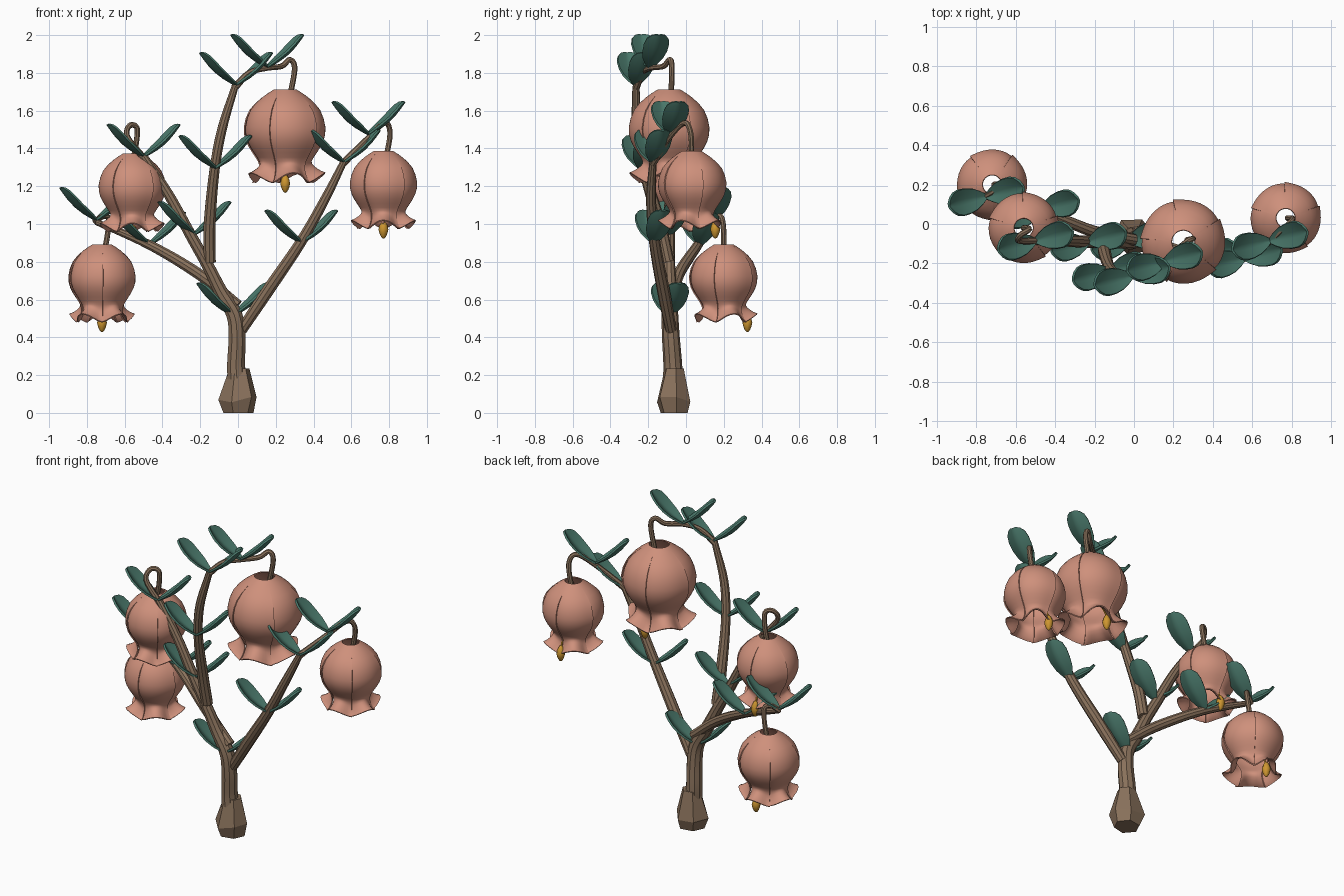
import bpy, bmesh, math, random
from mathutils import Vector

if "Cube" in bpy.data.objects:
    bpy.data.objects.remove(bpy.data.objects["Cube"])

random.seed(3)


def material(name, rgb):
    m = bpy.data.materials.new(name)
    m.diffuse_color = (*rgb, 1)
    m.use_nodes = True
    m.node_tree.nodes["Principled BSDF"].inputs["Base Color"].default_value = m.diffuse_color
    return m


WOOD = material("brown bark", (0.25, 0.165, 0.105))
PETAL = material("dusty pink", (0.62, 0.28, 0.20))
LEAF = material("dark teal green", (0.065, 0.18, 0.14))
GOLD = material("golden yellow", (0.62, 0.31, 0.03))


def finish(bm, name, mat, angle=35, thickness=0):
    bmesh.ops.recalc_face_normals(bm, faces=bm.faces)
    me = bpy.data.meshes.new(name)
    bm.to_mesh(me)
    bm.free()
    ob = bpy.data.objects.new(name, me)
    bpy.context.collection.objects.link(ob)
    me.materials.append(mat)
    bpy.ops.object.select_all(action='DESELECT')
    ob.select_set(True)
    bpy.context.view_layer.objects.active = ob
    if thickness:
        s = ob.modifiers.new("thickness", 'SOLIDIFY')
        s.thickness = thickness
        s.offset = 0
        bpy.ops.object.modifier_apply(modifier=s.name)
    bpy.ops.object.shade_smooth_by_angle(angle=math.radians(angle))
    return ob


def smooth_path(pts, n=5):
    """Catmull-Rom samples through points of any dimension."""
    pts = [Vector(p) for p in pts]
    q = [2 * pts[0] - pts[1]] + pts + [2 * pts[-1] - pts[-2]]
    out = []
    for i in range(1, len(q) - 2):
        a, b, c, d = q[i - 1:i + 3]
        for k in range(n):
            t = k / n
            out.append(0.5 * (2 * b + (c - a) * t + (2 * a - 5 * b + 4 * c - d) * t * t
                              + (3 * b - a - 3 * c + d) * t ** 3))
    return out + [pts[-1]]


def bridge(bm, rings, closed):
    for a, b in zip(rings, rings[1:]):
        n = len(a)
        for i in range(n if closed else n - 1):
            j = (i + 1) % n
            bm.faces.new((a[i], a[j], b[j], b[i]))


def tube(name, pts, mat=WOOD, sides=10):
    """Tapered round tube; each point is x, y, z, radius."""
    bm = bmesh.new()
    path = smooth_path([Vector(p) for p in pts])
    pos = [p.to_3d() if len(p) == 3 else Vector(p[:3]) for p in path]
    side = Vector((0, 1, 0))
    rings = []
    for i, p in enumerate(pos):
        tan = (pos[min(i + 1, len(pos) - 1)] - pos[max(i - 1, 0)]).normalized()
        side = (side - tan * side.dot(tan)).normalized()
        up = tan.cross(side)
        rings.append([bm.verts.new(p + path[i][3] * (side * math.cos(a) + up * math.sin(a)))
                      for a in (2 * math.pi * k / sides for k in range(sides))])
    bridge(bm, rings, True)
    bm.faces.new(rings[0])
    bm.faces.new(rings[-1])
    return finish(bm, name, mat)


def leaf(name, root, d):
    """Cupped oval blade with a folded midrib."""
    d, root = Vector(d), Vector(root)
    w = Vector((0, 0, 1)).cross(d).normalized()
    up = d.normalized().cross(w)
    bm = bmesh.new()
    rings = []
    for t, half in ((0, .012), (.12, .032), (.3, .054), (.5, .065), (.7, .067),
                    (.85, .058), (.95, .038), (1, .014)):
        c = root + d * t - up * 0.02 * math.sin(math.pi * t)
        rings.append([bm.verts.new(c + w * half * s + up * (0.024 * abs(s) ** 1.3 * half / .067))
                      for s in (-1, -.6, -.25, 0, .25, .6, 1)])
    bridge(bm, rings, False)
    finish(bm, name, LEAF, 40, 0.012)


# Wide faceted root foot
bm = bmesh.new()
rings = []
for z, r in ((0, .085), (.07, .108), (.235, .058)):
    rings.append([])
    for k in range(6):
        a = math.pi * k / 3 + 0.15
        rr = r * random.uniform(.87, 1.05)
        rings[-1].append(bm.verts.new((0.005 + rr * math.cos(a), -0.062 + rr * .92 * math.sin(a),
                                       z + (random.uniform(-.02, .02) if z == .07 else 0))))
bridge(bm, rings, True)
bm.faces.new(rings[0])
bm.faces.new(rings[-1])
finish(bm, "root_foot", WOOD, 20)

# Trunk and four branches, each ending in a thin hooked stalk
tube("trunk", [(0, -.07, .12, .055), (-.01, -.07, .25, .05), (-.005, -.08, .4, .047),
               (-.02, -.085, .52, .044), (-.09, -.085, .64, .038), (-.16, -.09, .78, .033),
               (-.25, -.09, .94, .031), (-.37, -.085, 1.16, .028), (-.5, -.085, 1.36, .021)])
tube("middle_branch", [(-.15, -.095, .80, .034), (-.15, -.14, 1.0, .033), (-.125, -.22, 1.28, .028),
                       (-.085, -.26, 1.5, .026), (-.015, -.265, 1.73, .019)])
tube("right_branch", [(.02, -.08, .44, .03), (.16, -.12, .65, .034), (.33, -.165, .90, .03),
                      (.46, -.185, 1.13, .026), (.56, -.175, 1.33, .019)])
tube("lower_left_branch", [(.0, -.08, .57, .03), (-.2, -.04, .73, .031), (-.46, .06, .885, .026),
                           (-.75, .14, 1.01, .016)])
tube("left_stalk", [(-.5, -.085, 1.35, .018), (-.585, -.085, 1.46, .015), (-.575, -.055, 1.52, .015),
                    (-.535, -.03, 1.51, .015), (-.54, -.02, 1.42, .015), (-.56, -.02, 1.32, .015)], sides=8)
tube("middle_stalk", [(-.02, -.265, 1.72, .02), (.06, -.23, 1.8, .016), (.15, -.19, 1.825, .015),
                      (.23, -.12, 1.835, .015), (.275, -.085, 1.87, .015), (.3, -.075, 1.82, .015),
                      (.27, -.08, 1.65, .015)], sides=8)
tube("right_stalk", [(.555, -.175, 1.32, .02), (.69, -.09, 1.455, .016), (.775, -.01, 1.535, .015),
                     (.805, .025, 1.48, .015), (.78, .03, 1.33, .015)], sides=8)
tube("lower_left_stalk", [(-.76, .14, 1.01, .017), (-.715, .165, 1.04, .015), (-.685, .19, 1.03, .015),
                          (-.69, .2, .95, .015), (-.71, .2, .84, .015)], sides=8)

# Opposite leaf pairs along the branches
for i, n in enumerate([(-.025, -.085, .515), (-.23, -.09, .945), (-.5, -.085, 1.355),
                       (-.12, -.24, 1.295), (-.01, -.265, 1.735), (.155, -.19, 1.83),
                       (.335, -.17, .9), (.56, -.175, 1.325), (.69, -.085, 1.475),
                       (-.47, .075, .89), (-.75, .14, 1.02)]):
    for s, side in ((-1, "left"), (1, "right")):
        leaf(f"leaf_{side}_{i}", n, (s * .19, s * .048, .17))

PROFILE = [(.048, 0), (.1, -.035), (.152, -.09), (.175, -.165), (.166, -.225), (.138, -.275),
           (.113, -.315), (.115, -.345), (.138, -.375), (.158, -.388)]


def flower(name, x, y, top, scale, seam):
    """Hanging bell of five lapped petals with a wavy lip."""
    prof = smooth_path(PROFILE, 2)
    bm = bmesh.new()
    for p in range(5):
        rings = []
        for r, z in prof:
            lip = max(0, (-z - .31) / .08)
            lap = .006 * min(1, max(0, -z - .03) / .08)
            ring = []
            for k in range(13):
                u = -1 + k / 6
                a = math.radians(seam + 36 + 72 * p + u * 38)
                wave = math.cos(math.pi * u)
                edge = lap * abs(u) ** 5 * (1 if u > 0 else -1)
                rr = r + edge + lip * .02 * wave
                zz = z + lip * .022 * wave
                ring.append(bm.verts.new((x + scale * rr * math.cos(a), y + scale * rr * math.sin(a),
                                          top + scale * zz)))
            rings.append(ring)
        bridge(bm, rings, False)
    finish(bm, name + "_bell", PETAL, 40, 0.006)

    # Golden anther hung inside the rear lip
    ay, az = y + .125 * min(scale, 1.15), top - .413 * scale
    bm = bmesh.new()
    bmesh.ops.create_uvsphere(bm, u_segments=8, v_segments=8, radius=1)
    for v in bm.verts:
        taper = 1 - .25 * abs(v.co.z)
        v.co = Vector((x + v.co.x * .026 * taper, ay + v.co.y * .026 * taper, az + v.co.z * .05))
    finish(bm, name + "_anther", GOLD, 50)
    tube(name + "_filament", [(x, y + .09, top - .3 * scale, .005), (x, ay - .015, az + .07, .005),
                              (x, ay, az + .03, .005)], GOLD, 6)


flower("large_flower", .25, -.09, 1.71, 1.2, 102)
flower("right_flower", .77, .03, 1.385, 1, 90)
flower("left_flower", -.56, -.02, 1.37, 1, 90)
flower("lower_left_flower", -.72, .20, .89, 1, 270)
